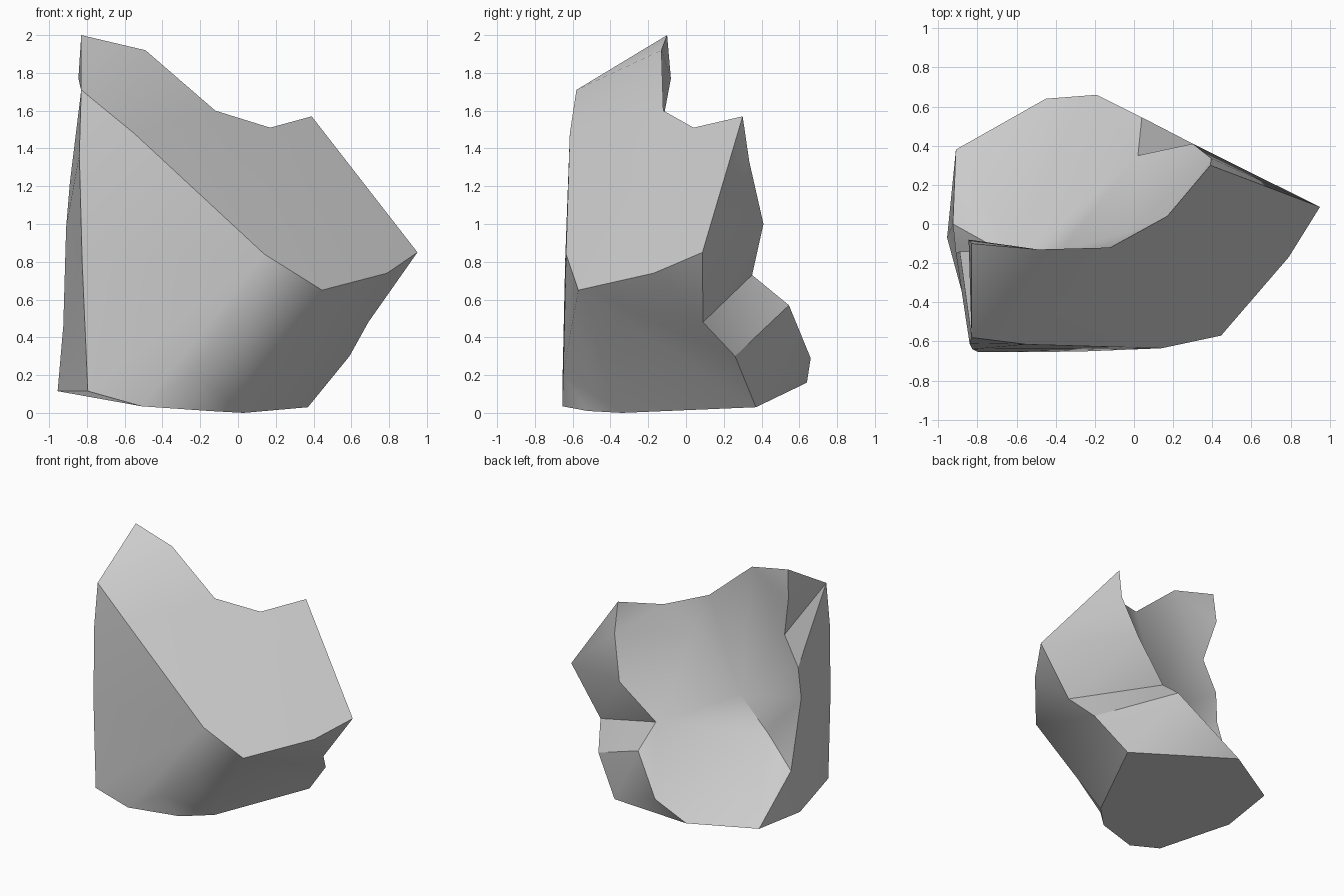
import bpy, bmesh, math
from mathutils import Vector

cube = bpy.data.objects.get("Cube")
if cube:
    bpy.data.objects.remove(cube, do_unlink=True)

# Rails of the broken stone: the sharp edges where its faces meet
crest = [(-.83, -.1, 2), (-.49, -.13, 1.92), (-.12, -.12, 1.6), (.17, .04, 1.51), (.39, .3, 1.57)]
brow = [(-.83, -.58, 1.71), (-.55, -.615, 1.48), (.14, -.635, .84), (.445, -.57, .65), (.79, -.17, .74)]
tip = (.95, .087, .85)
front_left = [(-.84, -.61, 1.37), (-.825, -.64, .8), (-.795, -.655, .115)]
front_low = [(-.51, -.655, .035), (-.23, -.65, .2), (.05, -.615, .41)]
base_right = [(-.15, -.52, .01), (.03, -.34, 0), (.37, .37, .03)]
side_steps = [(.69, .09, .48), (.59, .26, .3)]
notch = [(.395, .335, 1.33), (.3, .41, 1), (.02, .35, .73), (.04, .545, .57)]
back_low = [(-.19, .66, .29), (-.45, .64, .16), (-.91, .38, .14)]
left_foot = (-.955, -.07, .115)
left_rim = [(-.845, -.08, 1.77), (-.77, -.14, 1.45), (-.89, -.14, 1.22), (-.91, -.15, .98), (-.925, 0, .46)]
valley = [(-.03, -.04, 1.3), (-.38, -.14, .87), (-.6, -.18, .6)]

bm = bmesh.new()
shared = {}


def face(*points):
    """Add a face, sharing corners and skipping collapsed ones."""
    points = list(dict.fromkeys(points))
    if len(points) < 3:
        return
    for p in points:
        if p not in shared:
            shared[p] = bm.verts.new(p)
    bm.faces.new([shared[p] for p in points])


def strip(a, b):
    """Zip two rails together along the shortest diagonals."""
    i = j = 0
    while i < len(a) - 1 or j < len(b) - 1:
        step_a = (Vector(a[i + 1]) - Vector(b[j])).length if i < len(a) - 1 else math.inf
        step_b = (Vector(a[i]) - Vector(b[j + 1])).length if j < len(b) - 1 else math.inf
        if step_a <= step_b:
            face(a[i], a[i + 1], b[j])
            i += 1
        else:
            face(a[i], b[j + 1], b[j])
            j += 1


def fan(centre, rail):
    """Join every step of a rail to one point."""
    for p, q in zip(rail, rail[1:]):
        face(centre, p, q)


peak, shoulder, saddle, dip, horn = crest
corner, chin, cheek = brow[0], brow[3], brow[4]
foot, toe = front_left[-1], front_low[0]
keel, heel = base_right[1:]
overhang, ledge, inner, outer = notch
sill = left_rim[-1]

# Sloping upper face
strip(crest + [tip], brow + [tip])
# Front face
strip(brow[:4], [corner] + front_left + front_low + [chin])
# Right flank
face(tip, side_steps[0], cheek)
fan(chin, [cheek] + side_steps + [heel, keel])
strip([chin] + front_low[::-1], [keel, base_right[0], toe])
# Stepped back right side
strip([horn] + notch[:3], [tip, side_steps[0]])
strip([inner, outer] + back_low[:2], side_steps + [heel])
# Left side
strip([corner] + front_left, left_rim[2:] + [left_foot])
fan(corner, [peak] + left_rim[:3])
face(sill, back_low[2], left_foot)
# Hollow back: upper wall, right wall and floor meeting in a valley
fan(shoulder, [peak] + left_rim[:2])
face(valley[0], valley[1], saddle)
fan(valley[1], [saddle, shoulder, left_rim[1]])
strip(left_rim[1:], valley[1:] + [sill])
fan(valley[0], [saddle, dip, overhang, ledge, inner])
face(dip, horn, overhang)
strip(valley + [sill], [inner] + back_low)
face(inner, outer, back_low[0])
# Underside
face(*base_right, *back_low[1:], left_foot, foot, toe)

bmesh.ops.recalc_face_normals(bm, faces=bm.faces[:])
mesh = bpy.data.meshes.new("rock_fragment")
bm.to_mesh(mesh)
bm.free()
rock = bpy.data.objects.new("rock_fragment", mesh)
bpy.context.collection.objects.link(rock)

# Plain grey stone
stone = bpy.data.materials.new("grey_stone")
stone.use_nodes = True
grey = (.6, .6, .6, 1)
stone.diffuse_color = grey
stone.node_tree.nodes["Principled BSDF"].inputs["Base Color"].default_value = grey
mesh.materials.append(stone)

bpy.ops.object.select_all(action='DESELECT')
rock.select_set(True)
bpy.context.view_layer.objects.active = rock
bpy.ops.object.shade_smooth_by_angle(angle=math.radians(34))
